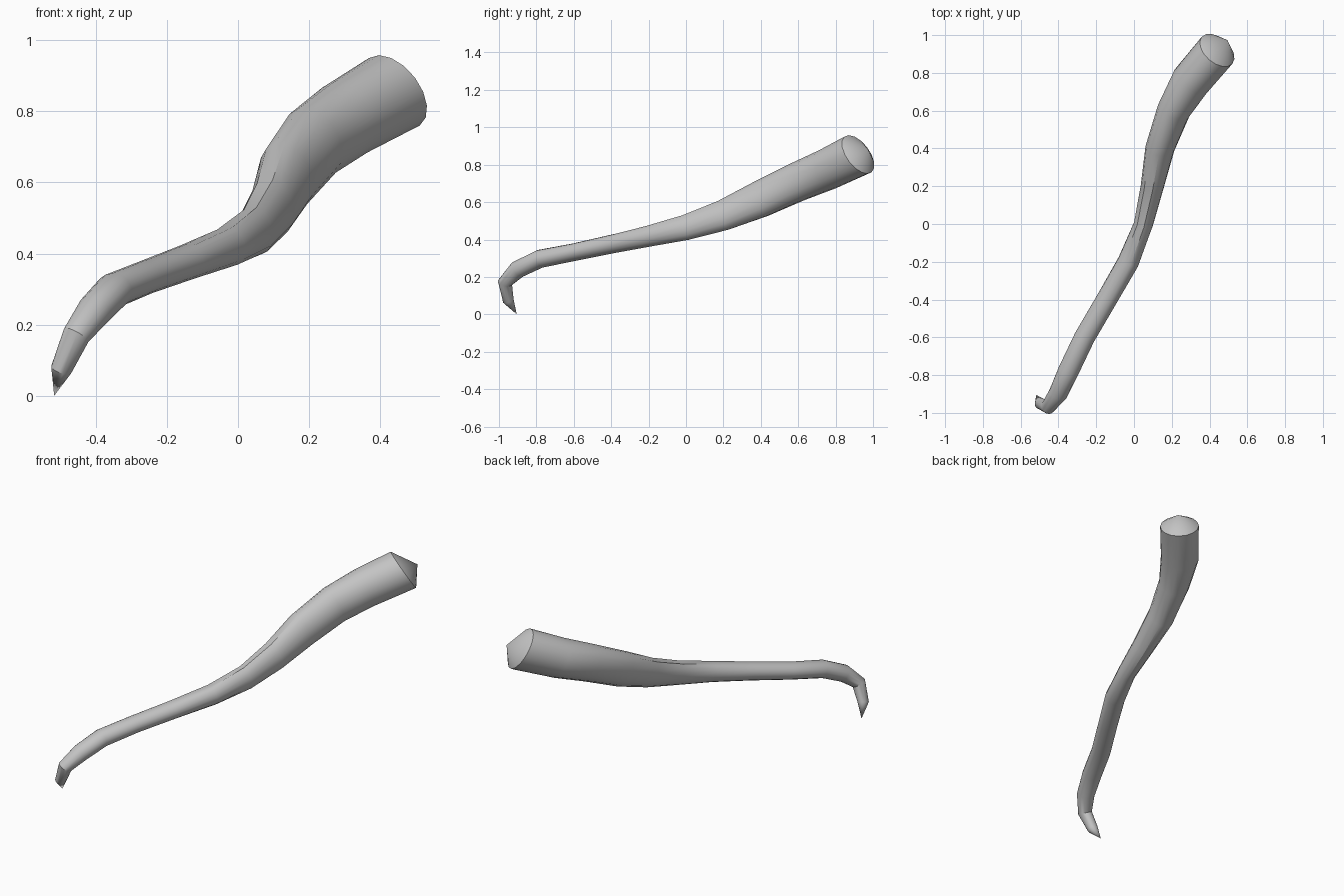
import bpy, bmesh, math
from mathutils import Vector

SIDES = 16

# Remove the default cube only
cube = bpy.data.objects.get("Cube")
if cube:
    bpy.data.objects.remove(cube, do_unlink=True)

# One plain grey colour
grey = bpy.data.materials.new("plain grey")
grey.use_nodes = True
colour = (0.55, 0.55, 0.55, 1)
grey.diffuse_color = colour
grey.node_tree.nodes["Principled BSDF"].inputs["Base Color"].default_value = colour

# Centre line from root to tip: position, half width, half height, roll, groove depth
stations = [
    ((0.44, 0.92, 0.855), 0.108, 0.122, 0, 0),
    ((0.30, 0.755, 0.775), 0.106, 0.112, 8, 0),
    ((0.21, 0.60, 0.71), 0.087, 0.108, 14, 0),
    ((0.137, 0.40, 0.617), 0.075, 0.102, 14, 0),
    ((0.097, 0.20, 0.53), 0.060, 0.085, 12, 0.008),
    ((0.05, 0.0, 0.465), 0.050, 0.070, 10, 0.011),
    ((-0.03, -0.20, 0.418), 0.057, 0.057, 5, 0.005),
    ((-0.145, -0.40, 0.375), 0.055, 0.050, 0, 0),
    ((-0.262, -0.60, 0.332), 0.055, 0.047, 0, 0),
    ((-0.348, -0.78, 0.297), 0.055, 0.049, 0, 0),
    ((-0.403, -0.90, 0.24), 0.050, 0.048, 0, 0),
    ((-0.455, -0.968, 0.17), 0.039, 0.039, 0, 0),
    ((-0.497, -0.95, 0.074), 0.030, 0.030, 0, 0),
]
root_point = Vector((0.495, 0.973, 0.882))
tip_point = Vector((-0.517, -0.905, 0.0))
root_axis = Vector((0.55, 0.62, 0.53)).normalized()

centres = [Vector(s[0]) for s in stations]
path = [root_point] + centres + [tip_point]

# Rings of the limb, each square to the centre line
bm = bmesh.new()
rings = []
up = Vector((0, 0, 1))
for i, (_, half_w, half_h, roll, groove) in enumerate(stations):
    before = (path[i] - path[i + 1]).normalized()
    after = (path[i + 1] - path[i + 2]).normalized()
    axis = root_axis if i == 0 else (before + after).normalized()
    reference = Vector((0, 0, 1)) if i < len(stations) - 3 else up
    up = (reference - axis * reference.dot(axis)).normalized()
    side = axis.cross(up)
    lean = math.radians(roll)
    high = up * math.cos(lean) - side * math.sin(lean)
    wide = side * math.cos(lean) + up * math.sin(lean)
    ring = []
    for k in range(SIDES):
        a = math.tau * k / SIDES
        height = half_h * math.cos(a) - (groove if k == 0 else 0)
        ring.append(bm.verts.new(centres[i] + wide * half_w * math.sin(a) + high * height))
    rings.append(ring)

# Skin between rings
for r1, r2 in zip(rings, rings[1:]):
    for k in range(SIDES):
        n = (k + 1) % SIDES
        bm.faces.new((r1[k], r1[n], r2[n], r2[k]))

# Cone caps at root and tip
for ring, point in ((rings[0], root_point), (rings[-1], tip_point)):
    apex = bm.verts.new(point)
    for k in range(SIDES):
        bm.faces.new((ring[k], ring[(k + 1) % SIDES], apex))

bmesh.ops.recalc_face_normals(bm, faces=bm.faces[:])
mesh = bpy.data.meshes.new("curved_limb")
bm.to_mesh(mesh)
bm.free()
mesh.materials.append(grey)
limb = bpy.data.objects.new("curved_limb", mesh)
bpy.context.collection.objects.link(limb)

# Smooth shading with sharp cap edges
bpy.ops.object.select_all(action='DESELECT')
limb.select_set(True)
bpy.context.view_layer.objects.active = limb
bpy.ops.object.shade_smooth_by_angle(angle=math.radians(30))
